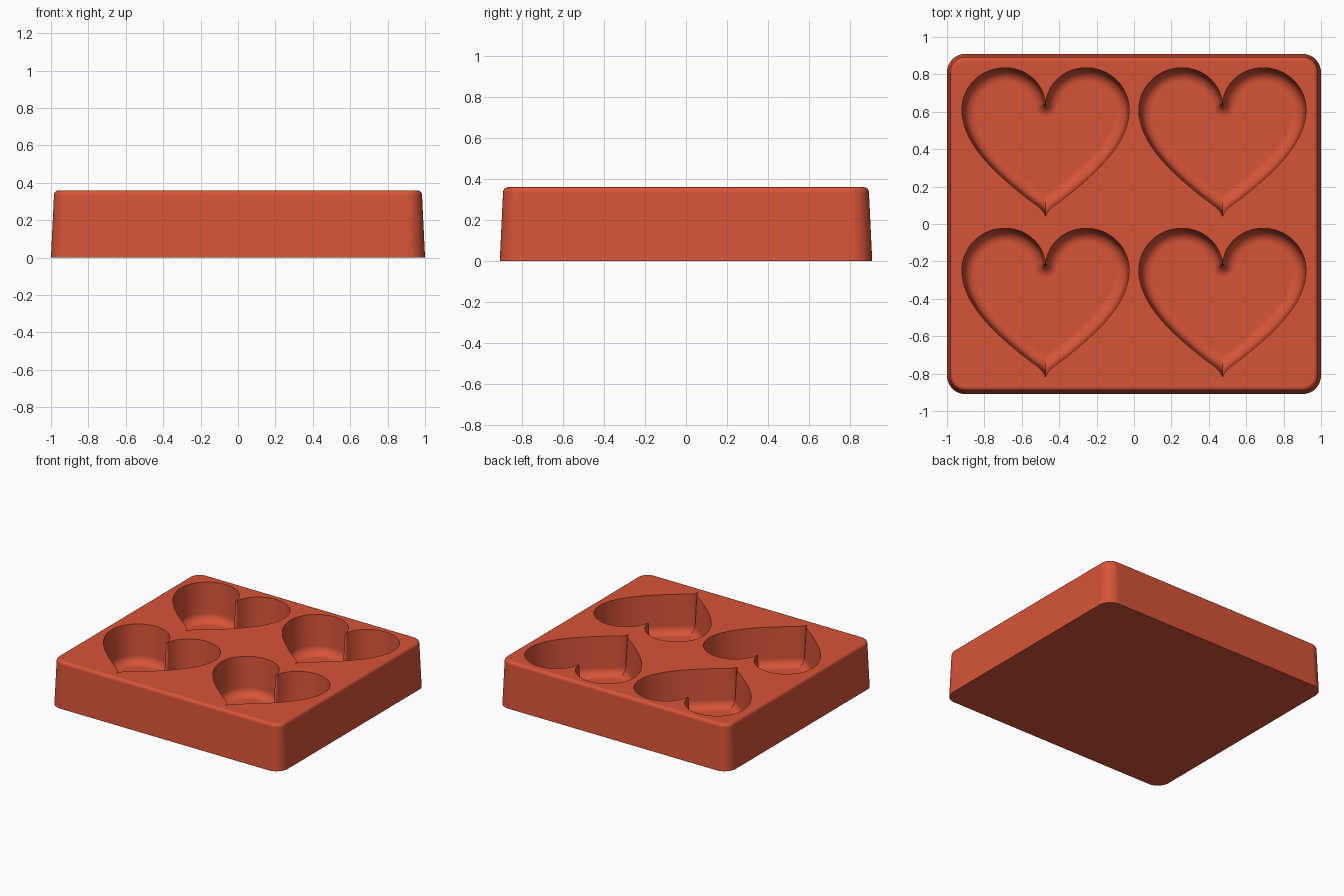
import bpy, bmesh, math
from mathutils import Vector
from mathutils.geometry import interpolate_bezier

if "Cube" in bpy.data.objects:
    bpy.data.objects.remove(bpy.data.objects["Cube"], do_unlink=True)

HEIGHT, FLOOR = 0.36, 0.06

terracotta = bpy.data.materials.new("terracotta red")
terracotta.use_nodes = True
colour = (0.68, 0.088, 0.039, 1)
terracotta.diffuse_color = colour
terracotta.node_tree.nodes["Principled BSDF"].inputs["Base Color"].default_value = colour


def loft(bm, loops):
    """Skin a stack of equal-length loops and cap both ends."""
    rings = [[bm.verts.new(p) for p in loop] for loop in loops]
    for a, b in zip(rings, rings[1:]):
        for i in range(len(a)):
            j = (i + 1) % len(a)
            bm.faces.new((a[i], a[j], b[j], b[i]))
    bm.faces.new(rings[0])
    bm.faces.new(rings[-1])


def finish(bm, name):
    bmesh.ops.remove_doubles(bm, verts=bm.verts, dist=0.0003)
    bmesh.ops.recalc_face_normals(bm, faces=bm.faces)
    mesh = bpy.data.meshes.new(name)
    bm.to_mesh(mesh)
    bm.free()
    obj = bpy.data.objects.new(name, mesh)
    bpy.context.collection.objects.link(obj)
    return obj


# Tapered slab with round corners and a softened top edge
def rounded_rect(inset, z, radius=0.1, steps=10):
    radius -= inset
    cx, cy = 1 - inset - radius, 0.91 - inset - radius
    points = []
    for q, (sx, sy) in enumerate([(1, 1), (-1, 1), (-1, -1), (1, -1)]):
        for i in range(steps + 1):
            a = (q + i / steps) * math.pi / 2
            points.append((sx * cx + radius * math.cos(a), sy * cy + radius * math.sin(a), z))
    return points


edge = 0.025
slab_loops = [rounded_rect(0, 0)]
for i in range(6):
    a = i / 5 * math.pi / 2
    slab_loops.append(rounded_rect(0.016 + edge * (1 - math.cos(a)),
                                   HEIGHT - edge + edge * math.sin(a)))
bm = bmesh.new()
loft(bm, slab_loops)
tray = finish(bm, "heart_mould_tray")
tray.data.materials.append(terracotta)

# Half heart outline, from the cleft round the lobe to the tip
segments = [
    ((0, 0.645), (0.01, 0.75), (0.10, 0.835), (0.217, 0.835)),
    ((0.217, 0.835), (0.345, 0.835), (0.447, 0.735), (0.447, 0.61)),
    ((0.447, 0.61), (0.447, 0.42), (0.24, 0.25), (0.115, 0.15)),
    ((0.115, 0.15), (0.06, 0.105), (0.005, 0.08), (0, 0.035)),
]
half = []
for seg in segments:
    pts = interpolate_bezier(*[Vector(p) for p in seg], 20)
    half += [p.to_2d() for p in pts][1 if half else 0:]

normals = []
for i in range(len(half)):
    t = (half[min(i + 1, len(half) - 1)] - half[max(i - 1, 0)]).normalized()
    normals.append(Vector((t.y, -t.x)))

# Fan of directions that rounds the offset around the cleft
start = math.atan2(normals[0].y, normals[0].x)
fan = [-math.pi / 2 + (start + math.pi / 2) * i / 8 for i in range(8)]
normals = [Vector((math.cos(a), math.sin(a))) for a in fan] + normals
half = [half[0]] * len(fan) + half


def heart_loop(inset, z, cx, dy):
    side = [p + n * inset for p, n in zip(half, normals)]
    # Trim where the two halves meet above the tip
    for i in range(len(fan) + 1, len(side)):
        if side[i].x <= 0:
            a, b = side[i - 1], side[i]
            hit = a.lerp(b, a.x / (a.x - b.x)) if a.x > b.x else b
            side[i:] = [Vector((0, hit.y))] * (len(side) - i)
            break
    side[0].x = 0
    mirrored = [Vector((-p.x, p.y)) for p in side[-2:0:-1]]
    return [(cx + p.x, dy + p.y, z) for p in side + mirrored]


# Four heart pockets with filleted floors
draft, fillet = 0.012, 0.062
bm = bmesh.new()
for cx in (-0.473, 0.473):
    for dy in (0, -0.858):
        loops = [heart_loop(0, HEIGHT + 0.05, cx, dy), heart_loop(0, HEIGHT - 0.002, cx, dy)]
        for i in range(9):
            a = i / 8 * math.pi / 2
            loops.append(heart_loop(draft + fillet * (1 - math.cos(a)),
                                    FLOOR + fillet * (1 - math.sin(a)), cx, dy))
        loft(bm, loops)
cutter = finish(bm, "heart_pocket_cutter")
cutter.hide_render = True
cutter.data.materials.append(terracotta)

cut = tray.modifiers.new("pockets", "BOOLEAN")
cut.operation = "DIFFERENCE"
cut.solver = "EXACT"
cut.object = cutter
bpy.ops.object.select_all(action="DESELECT")
tray.select_set(True)
bpy.context.view_layer.objects.active = tray
bpy.ops.object.modifier_apply(modifier=cut.name)
bpy.data.objects.remove(cutter, do_unlink=True)

# Smooth curves, crisp rims and flat large faces
bpy.ops.object.shade_smooth_by_angle(angle=math.radians(35))
weighted = tray.modifiers.new("flat_faces", "WEIGHTED_NORMAL")
weighted.keep_sharp = True
